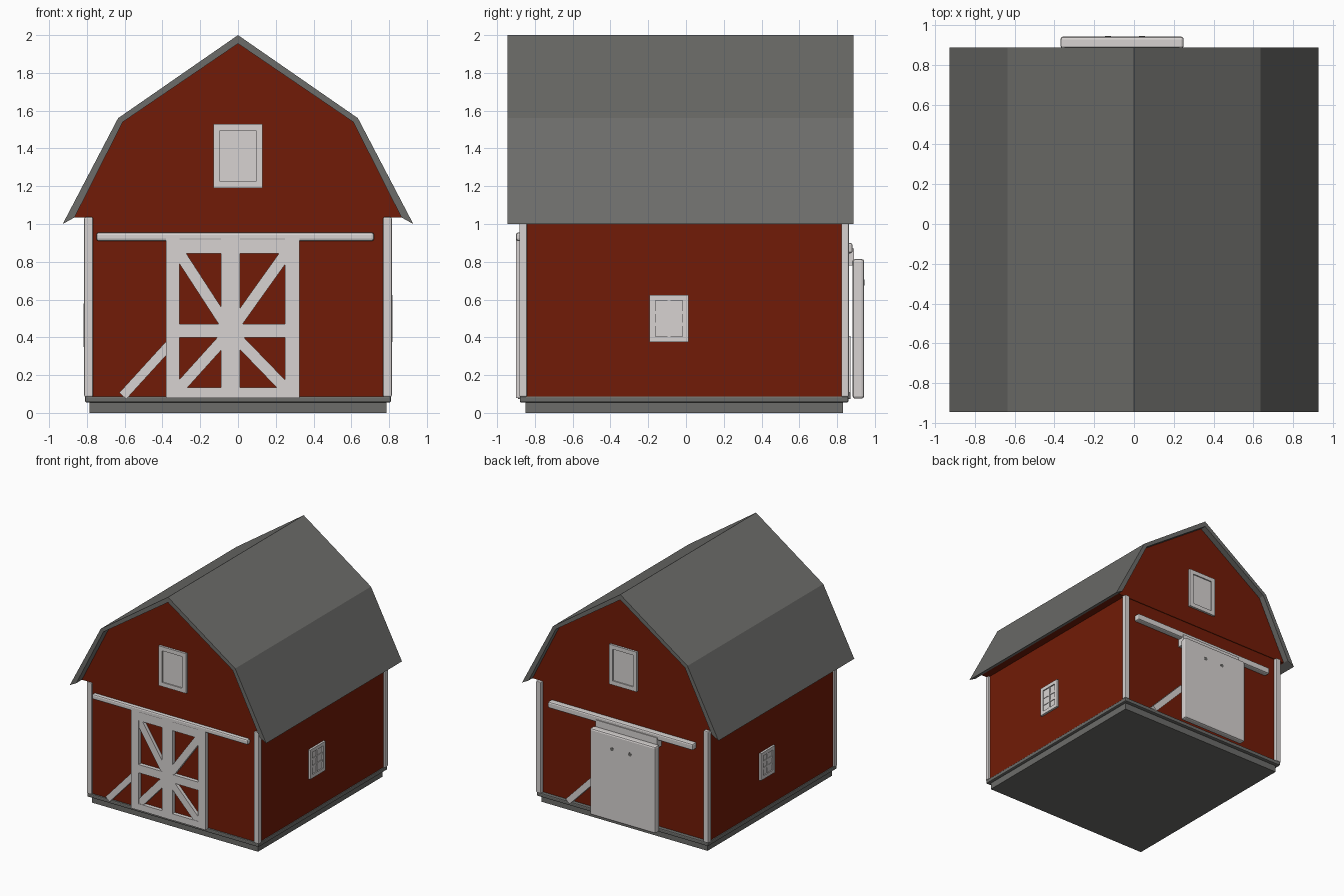
import bpy, bmesh, math
from mathutils import Matrix, Vector

if "Cube" in bpy.data.objects:
    bpy.data.objects.remove(bpy.data.objects["Cube"])


def material(name, rgb):
    m = bpy.data.materials.new(name)
    m.diffuse_color = (*rgb, 1)
    m.use_nodes = True
    m.node_tree.nodes["Principled BSDF"].inputs["Base Color"].default_value = m.diffuse_color
    return m


RED = material("barn red", (0.165, 0.011, 0.002))
WHITE = material("trim white", (0.68, 0.65, 0.64))
GREY = material("roof grey", (0.15, 0.15, 0.142))


def finish(name, bm, mat):
    bmesh.ops.recalc_face_normals(bm, faces=bm.faces)
    me = bpy.data.meshes.new(name)
    bm.to_mesh(me)
    bm.free()
    me.materials.append(mat)
    ob = bpy.data.objects.new(name, me)
    bpy.context.collection.objects.link(ob)
    return ob


def add_box(bm, x, y, z, tilt=0.0):
    """Box from (min, max) ranges, tilted about y through its centre."""
    c = Vector((sum(x) / 2, sum(y) / 2, sum(z) / 2))
    size = (x[1] - x[0], y[1] - y[0], z[1] - z[0])
    mtx = Matrix.Translation(c) @ Matrix.Rotation(tilt, 4, 'Y') @ Matrix.Diagonal((*size, 1))
    bmesh.ops.create_cube(bm, size=1, matrix=mtx)


def add_beam(bm, p, q, width, y):
    """Flat board between two (x, z) points."""
    dx, dz = q[0] - p[0], q[1] - p[1]
    length = math.hypot(dx, dz)
    cx, cz = (p[0] + q[0]) / 2, (p[1] + q[1]) / 2
    add_box(bm, (cx - length / 2, cx + length / 2), y,
            (cz - width / 2, cz + width / 2), -math.atan2(dz, dx))


def bevel(ob, width):
    m = ob.modifiers.new("soft edge", 'BEVEL')
    m.width = width
    m.segments = 2


def box(name, x, y, z, mat, soft=0.0):
    bm = bmesh.new()
    add_box(bm, x, y, z)
    ob = finish(name, bm, mat)
    if soft:
        bevel(ob, soft)
    return ob


def prism(name, profile, y0, y1, mat):
    """Extrude an (x, z) outline along y."""
    bm = bmesh.new()
    f = bm.faces.new([bm.verts.new((x, y0, z)) for x, z in profile])
    ext = bmesh.ops.extrude_face_region(bm, geom=[f])["geom"]
    bmesh.ops.translate(bm, vec=(0, y1 - y0, 0),
                        verts=[v for v in ext if isinstance(v, bmesh.types.BMVert)])
    return finish(name, bm, mat)


def window(name, loc, w, h, rot, cols, rows, border, bar):
    """Framed window facing -y before rotation, with recessed panes."""
    bm = bmesh.new()
    front, back = -0.018, 0.01
    add_box(bm, (-w / 2, w / 2), (-0.008, back), (-h / 2, h / 2))
    for s in (-1, 1):
        xs = sorted((s * w / 2, s * (w / 2 - border)))
        zs = sorted((s * h / 2, s * (h / 2 - border)))
        add_box(bm, xs, (front, back), (-h / 2, h / 2))
        add_box(bm, (-w / 2 + border, w / 2 - border), (front, back), zs)
    for i in range(1, cols):
        x = -w / 2 + border + (w - 2 * border) * i / cols
        add_box(bm, (x - bar / 2, x + bar / 2), (front + 0.004, back), (-h / 2 + border, h / 2 - border))
    for i in range(1, rows):
        z = -h / 2 + border + (h - 2 * border) * i / rows
        add_box(bm, (-w / 2 + border, w / 2 - border), (front + 0.005, back), (z - bar / 2, z + bar / 2))
    ob = finish(name, bm, WHITE)
    ob.location = loc
    ob.rotation_euler.z = rot


# Stone footing and sill slab
box("footing", (-0.785, 0.785), (-0.85, 0.83), (0, 0.06), GREY)
box("sill_slab", (-0.81, 0.81), (-0.88, 0.86), (0.055, 0.088), GREY, 0.008)

# Walls and gambrel attic, nearly flush
box("walls", (-0.80, 0.80), (-0.866, 0.83), (0.08, 1.04), RED)
attic = [(0, 1.965), (0.615, 1.55), (0.872, 1.035)]
prism("attic", attic + [(-x, z) for x, z in attic[:0:-1]], -0.87, 0.836, RED)

# Roof shell
outer = [(0, 2.0), (0.635, 1.56), (0.928, 1.0)]
inner = [(0.865, 1.035), (0.61, 1.54), (0, 1.955)]
half = outer + inner
prism("roof", half + [(-x, z) for x, z in half[-2:0:-1]], -0.945, 0.887, GREY)

# Corner posts
for sx, side in ((-1, "left"), (1, "right")):
    xs = sorted((sx * 0.768, sx * 0.814))
    box("front_post_" + side, xs, (-0.882, -0.842), (0.085, 1.036), WHITE, 0.006)
    box("back_post_" + side, xs, (0.822, 0.862), (0.085, 1.036), WHITE, 0.006)

# Front double door: frame and diagonal braces over the red boards
bm = bmesh.new()
FY = (-0.9, -0.86)
for x in ((-0.38, -0.31), (-0.09, 0.01), (0.25, 0.325)):
    add_box(bm, x, FY, (0.08, 0.94))
for z in ((0.08, 0.135), (0.40, 0.47), (0.845, 0.94)):
    add_box(bm, (-0.375, 0.32), (FY[0] + 0.002, FY[1]), z)
for p, q in (((-0.32, 0.86), (-0.06, 0.46)), ((0.265, 0.86), (-0.02, 0.46)),
             ((-0.33, 0.11), (-0.05, 0.42)), ((0.27, 0.11), (-0.03, 0.42))):
    add_beam(bm, p, q, 0.06, (FY[0] + 0.005, FY[1]))
finish("front_door_frame", bm, WHITE)

# Front sliding track and prop
box("front_track", (-0.75, 0.72), (-0.9, -0.86), (0.91, 0.955), WHITE, 0.012)
bm = bmesh.new()
add_beam(bm, (-0.61, 0.09), (-0.35, 0.375), 0.05, (-0.89, -0.86))
finish("front_prop", bm, WHITE)

# Back sliding door hung clear of the wall, with hanger, track and prop
box("back_door", (-0.37, 0.25), (0.882, 0.943), (0.075, 0.815), WHITE, 0.014)
box("back_hanger", (-0.35, 0.23), (0.825, 0.89), (0.78, 0.87), WHITE)
box("back_track", (-0.68, 0.69), (0.825, 0.882), (0.845, 0.9), WHITE, 0.012)
bm = bmesh.new()
add_beam(bm, (0.51, 0.09), (0.22, 0.39), 0.05, (0.825, 0.87))
finish("back_prop", bm, WHITE)

# Dark bolts on the back door
bm = bmesh.new()
for x in (-0.13, 0.04):
    bmesh.ops.create_cone(bm, cap_ends=True, segments=10, radius1=0.016, radius2=0.016, depth=0.008,
                          matrix=Matrix.Translation((x, 0.941, 0.69)) @ Matrix.Rotation(math.pi / 2, 4, 'X'))
finish("back_door_bolts", bm, GREY)

# Windows
window("front_loft_window", (0, -0.87, 1.36), 0.26, 0.34, 0, 1, 1, 0.035, 0)
window("back_loft_window", (0, 0.836, 1.36), 0.26, 0.34, math.pi, 1, 1, 0.035, 0)
window("right_window", (0.80, -0.09, 0.50), 0.205, 0.25, math.pi / 2, 2, 3, 0.03, 0.018)
window("left_window", (-0.80, 0.06, 0.465), 0.19, 0.23, -math.pi / 2, 2, 3, 0.03, 0.018)
